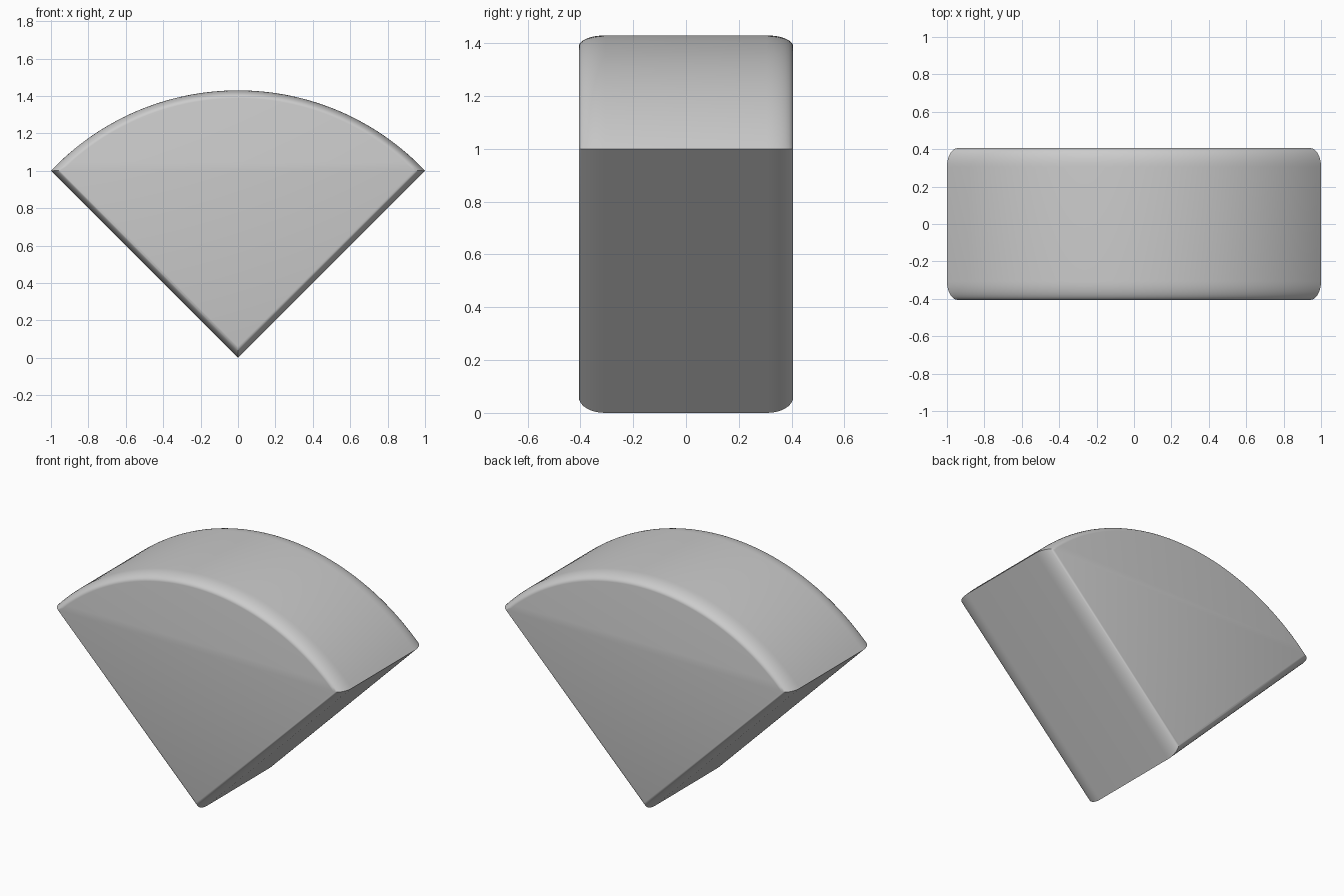
import bpy, bmesh, math

if "Cube" in bpy.data.objects:
    bpy.data.objects.remove(bpy.data.objects["Cube"])

R, CZ = 1.378, 0.052          # arc radius and centre height
HALF, RY, INSET = 0.406, 0.1, 0.042   # half depth, rounding along y, rounding inset
ARC, STEPS = 64, 8


def profile(d):
    """Wedge outline (x, z) moved inwards by d."""
    k, r = d * math.sqrt(2), R - d
    h = k - CZ
    x = (-h + math.sqrt(2 * r * r - h * h)) / 2
    a = math.atan2(x, x + h)
    pts = [(0, k)]
    for i in range(ARC + 1):
        t = a - 2 * a * i / ARC
        pts.append((r * math.sin(t), CZ + r * math.cos(t)))
    return pts


# rounded cross-section: (y, inset) from front to back
back = []
for i in range(STEPS + 1):
    t = math.pi / 2 * i / STEPS
    back.append((HALF - RY + RY * math.sin(t), INSET * (1 - math.cos(t))))
section = [(-y, d) for y, d in reversed(back)] + back

# wedge body lofted through the outlines
bm = bmesh.new()
rings = [[bm.verts.new((x, y, z)) for x, z in profile(d)] for y, d in section]
for a, b in zip(rings, rings[1:]):
    n = len(a)
    for i in range(n):
        j = (i + 1) % n
        bm.faces.new((a[i], a[j], b[j], b[i]))
bm.faces.new(rings[0])
bm.faces.new(rings[-1])
bmesh.ops.recalc_face_normals(bm, faces=bm.faces)
mesh = bpy.data.meshes.new("rounded_wedge")
bm.to_mesh(mesh)
bm.free()
wedge = bpy.data.objects.new("rounded_wedge", mesh)
bpy.context.collection.objects.link(wedge)
bpy.context.view_layer.objects.active = wedge
wedge.select_set(True)
bpy.ops.object.shade_smooth_by_angle(angle=math.radians(35))
